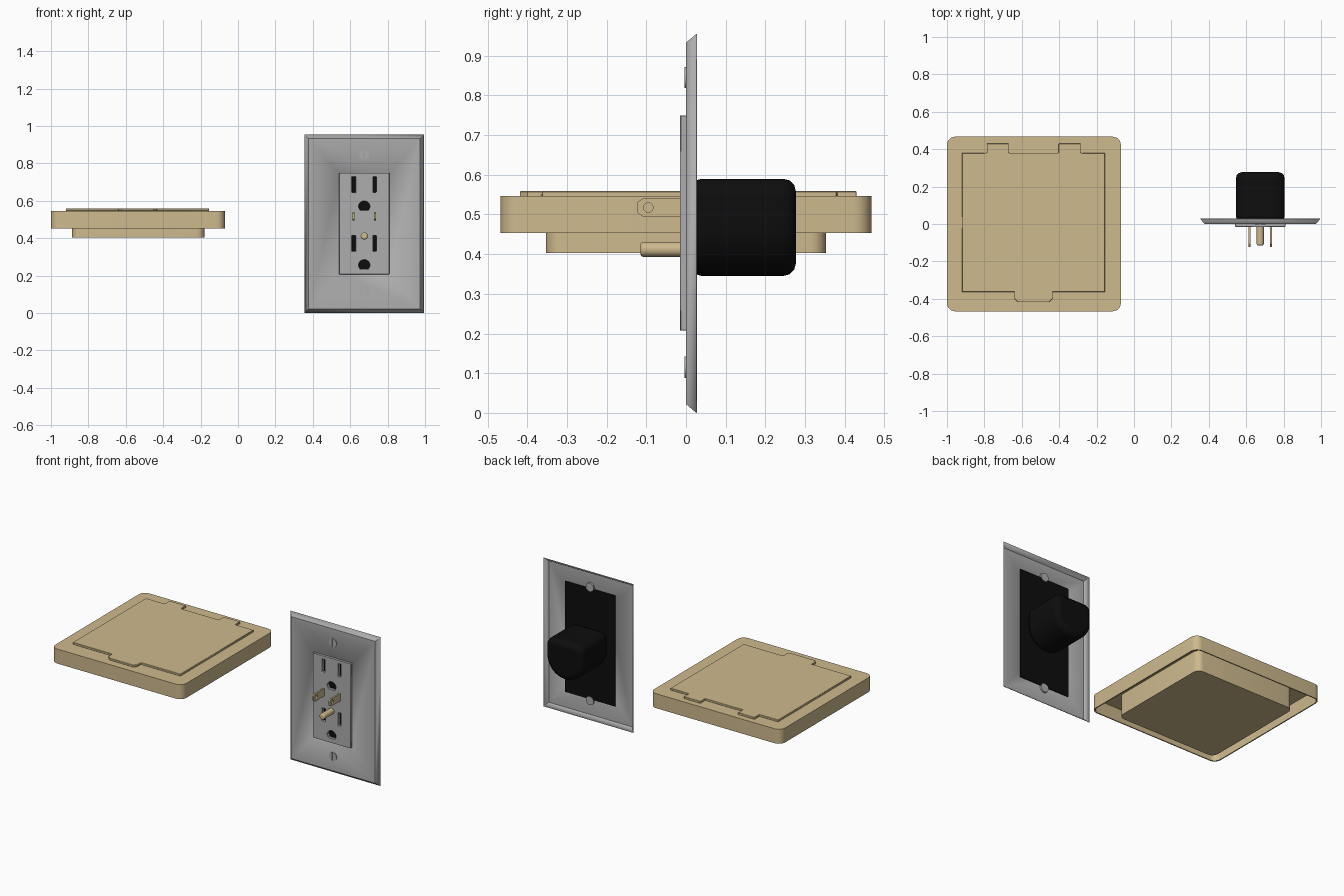
import bpy, bmesh
from math import sin, cos, pi, radians

if "Cube" in bpy.data.objects:
    bpy.data.objects.remove(bpy.data.objects["Cube"])


def material(name, rgb):
    m = bpy.data.materials.new(name)
    m.diffuse_color = (*rgb, 1)
    m.use_nodes = True
    m.node_tree.nodes["Principled BSDF"].inputs["Base Color"].default_value = m.diffuse_color
    return m


TAN = material("tan", (0.62, 0.49, 0.27))
BLACK = material("black", (0.004, 0.004, 0.004))
GREY = material("grey", (0.42, 0.42, 0.42))


def finish(bm, name, mat, bevel=0, segments=2):
    bmesh.ops.recalc_face_normals(bm, faces=bm.faces)
    me = bpy.data.meshes.new(name)
    bm.to_mesh(me)
    bm.free()
    me.materials.append(mat)
    ob = bpy.data.objects.new(name, me)
    bpy.context.collection.objects.link(ob)
    if bevel:
        mod = ob.modifiers.new("edge_softening", 'BEVEL')
        mod.width, mod.segments = bevel, segments
        mod.limit_method, mod.angle_limit = 'ANGLE', radians(50)
    bpy.ops.object.select_all(action='DESELECT')
    ob.select_set(True)
    bpy.context.view_layer.objects.active = ob
    bpy.ops.object.shade_smooth_by_angle(angle=radians(30))
    return ob


# Extrude an outline (extra loops are holes) between lo and hi on one axis
def prism(name, loops, axis, lo, hi, mat, bevel=0, segments=2):
    place = {'X': lambda u, v, w: (w, u, v),
             'Y': lambda u, v, w: (u, w, v),
             'Z': lambda u, v, w: (u, v, w)}[axis]
    bm = bmesh.new()
    edges = []
    for loop in loops:
        vs = [bm.verts.new(place(u, v, lo)) for u, v in loop]
        edges += [bm.edges.new((vs[i - 1], vs[i])) for i in range(len(vs))]
    bmesh.ops.triangle_fill(bm, use_beauty=True, use_dissolve=False, edges=edges)
    bmesh.ops.dissolve_limit(bm, angle_limit=0.01, verts=bm.verts, edges=bm.edges)
    ret = bmesh.ops.extrude_face_region(bm, geom=bm.faces[:])
    moved = [g for g in ret['geom'] if isinstance(g, bmesh.types.BMVert)]
    bmesh.ops.translate(bm, verts=moved, vec=place(0, 0, hi - lo))
    return finish(bm, name, mat, bevel, segments)


def arc(cx, cy, r, a0, a1, n):
    return [(cx + r * cos(radians(a0 + (a1 - a0) * i / n)),
             cy + r * sin(radians(a0 + (a1 - a0) * i / n))) for i in range(n + 1)]


def circle(cx, cy, r, n=24):
    return arc(cx, cy, r, 0, 360, n)[:-1]


def rect(x0, x1, y0, y1, r=0.0):
    if r == 0:
        return [(x0, y0), (x1, y0), (x1, y1), (x0, y1)]
    return (arc(x0 + r, y0 + r, r, 180, 270, 6) + arc(x1 - r, y0 + r, r, 270, 360, 6)
            + arc(x1 - r, y1 - r, r, 0, 90, 6) + arc(x0 + r, y1 - r, r, 90, 180, 6))


# Floor box: hollow-bottomed lid, inner box, hinged flap with tabs
prism("lid_top", [rect(-1, -0.07, -0.467, 0.467, 0.045)], 'Z', 0.537, 0.546, TAN)
prism("lid_rim", [rect(-1, -0.07, -0.467, 0.467, 0.045),
                  rect(-0.993, -0.077, -0.46, 0.46, 0.04)], 'Z', 0.453, 0.538, TAN)
prism("floor_box", [rect(-0.887, -0.18, -0.353, 0.353, 0.04)], 'Z', 0.403, 0.54, TAN)
flap = [(-0.92, -0.363), (-0.64, -0.363), (-0.64, -0.4), (-0.62, -0.418),
        (-0.455, -0.418), (-0.435, -0.4), (-0.435, -0.363), (-0.155, -0.363),
        (-0.155, 0.38), (-0.285, 0.38), (-0.285, 0.43), (-0.403, 0.43),
        (-0.403, 0.38), (-0.67, 0.38), (-0.67, 0.43), (-0.787, 0.43),
        (-0.787, 0.38), (-0.92, 0.38)]
prism("lid_flap", [flap], 'Z', 0.545, 0.559, TAN, 0.002, 1)

# Wall plate: open-backed shell with flared edges and a receptacle opening
CX = 0.675
bm = bmesh.new()
rings = [[bm.verts.new((x, y, z)) for x, z in r] for r, y in (
    (rect(0.545, 0.805, 0.215, 0.74), 0.0),
    (rect(0.377, 0.973, 0.022, 0.933), 0.0),
    (rect(0.355, 0.995, 0.0, 0.955), 0.026))]
for a, b in zip(rings, rings[1:]):
    for i in range(4):
        bm.faces.new((a[i - 1], a[i], b[i], b[i - 1]))
plate = finish(bm, "wall_plate", GREY)
if plate.data.polygons[0].normal.y > 0:
    plate.data.flip_normals()
shell = plate.modifiers.new("thickness", 'SOLIDIFY')
shell.thickness, shell.offset = 0.003, -1

# Receptacle face with two sets of sockets, black backing behind it
holes = []
for dz in (0.0, -0.314):
    holes.append(rect(0.609, 0.629, 0.645 + dz, 0.728 + dz))
    holes.append(rect(0.722, 0.740, 0.645 + dz, 0.728 + dz))
    holes.append([(0.653, 0.55 + dz), (0.697, 0.55 + dz)]
                 + arc(CX, 0.568 + dz, 0.030, 0, 180, 12))
prism("receptacle_face", [rect(0.54, 0.81, 0.207, 0.75)] + holes, 'Y',
      -0.015, 0.004, GREY, 0.002, 1)
prism("receptacle_backing", [rect(0.497, 0.853, 0.125, 0.835)], 'Y', 0.004, 0.01, BLACK)

# Slotted mounting screws
for label, z in (("upper", 0.845), ("lower", 0.115)):
    prism(label + "_screw_base", [circle(CX, z, 0.027)], 'Y', 0.0, 0.013, GREY)
    for side, a in (("right", -80), ("left", 100)):
        prism(f"{label}_screw_{side}_half", [arc(CX, z, 0.027, a, a + 160, 14)],
              'Y', -0.004, 0.002, GREY)

# Plug body: flat top, rounded bottom
body = (arc(CX, 0.475, 0.13, 180, 360, 24) + arc(CX + 0.085, 0.545, 0.045, 0, 90, 6)
        + arc(CX - 0.085, 0.545, 0.045, 90, 180, 6))
prism("plug_body", [body], 'Y', 0.008, 0.277, BLACK, 0.032, 3)

# Plug blades with holes, and round ground pin
blade = [(0.02, 0.494), (0.02, 0.541), (-0.108, 0.541), (-0.122, 0.531),
         (-0.122, 0.504), (-0.108, 0.494)]
for side, x in (("left", 0.618), ("right", 0.733)):
    prism(side + "_blade", [blade, circle(-0.095, 0.5175, 0.012, 16)], 'X',
          x - 0.005, x + 0.005, TAN)
prism("ground_pin", [circle(CX, 0.412, 0.019)], 'Y', -0.115, 0.02, TAN, 0.008, 3)
